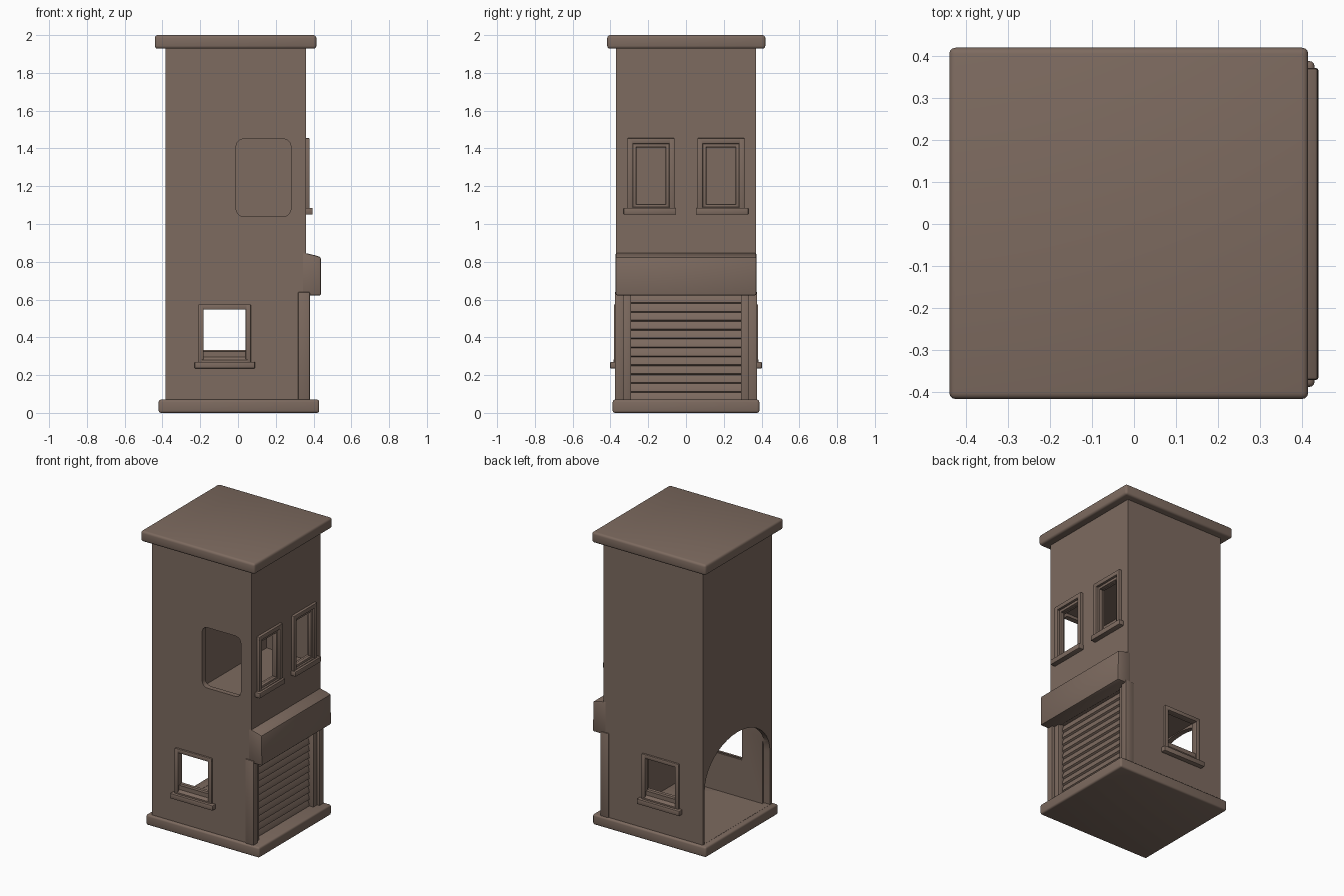
import bpy, bmesh, math

if "Cube" in bpy.data.objects:
    bpy.data.objects.remove(bpy.data.objects["Cube"])

mat = bpy.data.materials.new("brown_plaster")
mat.diffuse_color = (0.205, 0.145, 0.115, 1)
mat.use_nodes = True
mat.node_tree.nodes["Principled BSDF"].inputs["Base Color"].default_value = mat.diffuse_color


def prism(name, pts, axis, a, b):
    """Extrude a 2D outline along an axis; pts are (y,z), (x,z) or (x,y)."""
    bm = bmesh.new()

    def place(p, t):
        return {'x': (t, p[0], p[1]), 'y': (p[0], t, p[1]), 'z': (p[0], p[1], t)}[axis]

    lo = [bm.verts.new(place(p, a)) for p in pts]
    hi = [bm.verts.new(place(p, b)) for p in pts]
    bm.faces.new(lo)
    bm.faces.new(hi)
    n = len(pts)
    for i in range(n):
        bm.faces.new((lo[i], lo[(i + 1) % n], hi[(i + 1) % n], hi[i]))
    bmesh.ops.recalc_face_normals(bm, faces=bm.faces)
    me = bpy.data.meshes.new(name)
    bm.to_mesh(me)
    bm.free()
    me.materials.append(mat)
    ob = bpy.data.objects.new(name, me)
    bpy.context.collection.objects.link(ob)
    return ob


def box(name, x0, x1, y0, y1, z0, z1):
    return prism(name, [(x0, y0), (x1, y0), (x1, y1), (x0, y1)], 'z', z0, z1)


def activate(ob):
    bpy.ops.object.select_all(action='DESELECT')
    ob.select_set(True)
    bpy.context.view_layer.objects.active = ob


def finish(ob, width=0.008, segments=2):
    activate(ob)
    if width:
        m = ob.modifiers.new("soft_edges", 'BEVEL')
        m.width = width
        m.segments = segments
        m.limit_method = 'ANGLE'
        bpy.ops.object.modifier_apply(modifier=m.name)
    bpy.ops.object.shade_smooth_by_angle(angle=math.radians(35))
    return ob


def cut(ob, cutter):
    cutter.hide_render = True
    activate(ob)
    m = ob.modifiers.new("cut", 'BOOLEAN')
    m.operation = 'DIFFERENCE'
    m.solver = 'EXACT'
    m.object = cutter
    bpy.ops.object.modifier_apply(modifier=m.name)
    bpy.data.objects.remove(cutter)


def rounded_rect(x0, x1, z0, z1, r, n=5):
    pts = []
    for k, (cx, cz) in enumerate([(x1 - r, z1 - r), (x0 + r, z1 - r), (x0 + r, z0 + r), (x1 - r, z0 + r)]):
        for i in range(n + 1):
            a = math.pi / 2 * (k + i / n)
            pts.append((cx + r * math.cos(a), cz + r * math.sin(a)))
    return pts


# Tower walls with ground room and upper room
walls = box("tower_walls", -0.385, 0.36, -0.37, 0.37, 0.03, 1.95)
cut(walls, box("ground_room", -0.35, 0.27, -0.335, 0.335, 0.07, 0.70))
cut(walls, box("upper_room", -0.02, 0.325, -0.335, 0.335, 1.03, 1.47))
cut(walls, box("shutter_recess", 0.31, 0.5, -0.30, 0.30, 0.065, 0.63))

# Arched doorway on the left side
arch = [(0.35, 0.071), (0.35, 0.43)]
arch += [(0.35 * math.cos(math.pi * i / 20), 0.43 + 0.265 * math.sin(math.pi * i / 20)) for i in range(1, 20)]
arch += [(-0.35, 0.43), (-0.35, 0.071)]
cut(walls, prism("arch_cutter", arch, 'x', -0.5, -0.338))

# Front rounded opening, ground windows through both sides, upper side windows
cut(walls, prism("front_opening", rounded_rect(-0.01, 0.28, 1.04, 1.45, 0.04), 'y', -0.5, -0.30))
for s in (-1, 1):
    y0, y1 = sorted((s * 0.30, s * 0.5))
    cut(walls, box("ground_window_cutter", -0.185, 0.045, y0, y1, 0.325, 0.55))
    y0, y1 = sorted((s * 0.10, s * 0.275))
    cut(walls, box("upper_window_cutter", 0.29, 0.5, y0, y1, 1.10, 1.41))
finish(walls, 0)

# Roof slab and base slab
finish(box("roof_slab", -0.44, 0.415, -0.417, 0.42, 1.928, 2.0), 0.015, 3)
finish(box("base_slab", -0.42, 0.43, -0.388, 0.388, 0.0, 0.07), 0.012, 3)

# Canopy over the shutter
finish(prism("shutter_canopy", [(0.34, 0.622), (0.44, 0.622), (0.438, 0.825), (0.405, 0.835), (0.34, 0.85)],
             'y', -0.372, 0.372), 0.008)

# Rolling shutter made of sloping slats
count, z0, z1 = 12, 0.065, 0.63
step = (z1 - z0) / count
outline = [(0.30, z0)]
for i in range(count):
    z = z0 + i * step
    outline += [(0.332, z + 0.002), (0.330, z + step * 0.4), (0.320, z + step * 0.9)]
outline.append((0.30, z1))
finish(prism("rolling_shutter", outline, 'y', -0.299, 0.299), 0)

for s in (-1, 1):
    # Stepped pilasters beside the shutter
    for name, a, b, x in (("outer_pilaster", 0.33, 0.377, 0.38), ("inner_pilaster", 0.29, 0.335, 0.362)):
        ya, yb = sorted((s * a, s * b))
        finish(box(name, 0.318, x, ya, yb, 0.05, 0.64), 0.005)

    # Upper window frames: outer band and thinner inner band, with a sill
    def upper(name, a, b, za, zb, xa, xb):
        ya, yb = sorted((s * a, s * b))
        finish(box(name, xa, xb, ya, yb, za, zb), 0.005)

    for name, lo, hi, bot, top, w, x in (("upper_frame", 0.06, 0.31, 1.06, 1.455, 0.03, 0.379),
                                         ("upper_inner_frame", 0.088, 0.282, 1.085, 1.425, 0.02, 0.366)):
        upper(name + "_near", lo, lo + w, bot, top, 0.34, x)
        upper(name + "_far", hi - w, hi, bot, top, 0.34, x)
        upper(name + "_top", lo, hi, top - w, top, 0.34, x)
        upper(name + "_bottom", lo, hi, bot, bot + w, 0.34, x)
    upper("upper_sill", 0.055, 0.33, 1.05, 1.085, 0.34, 0.395)

    # Ground window frames on front and back
    def ground(name, xa, xb, za, zb, depth):
        ya, yb = sorted((s * 0.35, s * depth))
        finish(box(name, xa, xb, ya, yb, za, zb), 0.005)

    ground("ground_frame_left", -0.21, -0.182, 0.26, 0.575, 0.382)
    ground("ground_frame_right", 0.04, 0.068, 0.26, 0.575, 0.382)
    ground("ground_frame_top", -0.21, 0.068, 0.547, 0.575, 0.382)
    ground("ground_sill", -0.23, 0.09, 0.235, 0.27, 0.402)
    finish(prism("ground_sloped_sill", [(s * 0.34, 0.26), (s * 0.384, 0.26), (s * 0.384, 0.28), (s * 0.34, 0.333)],
                 'x', -0.19, 0.05), 0)
